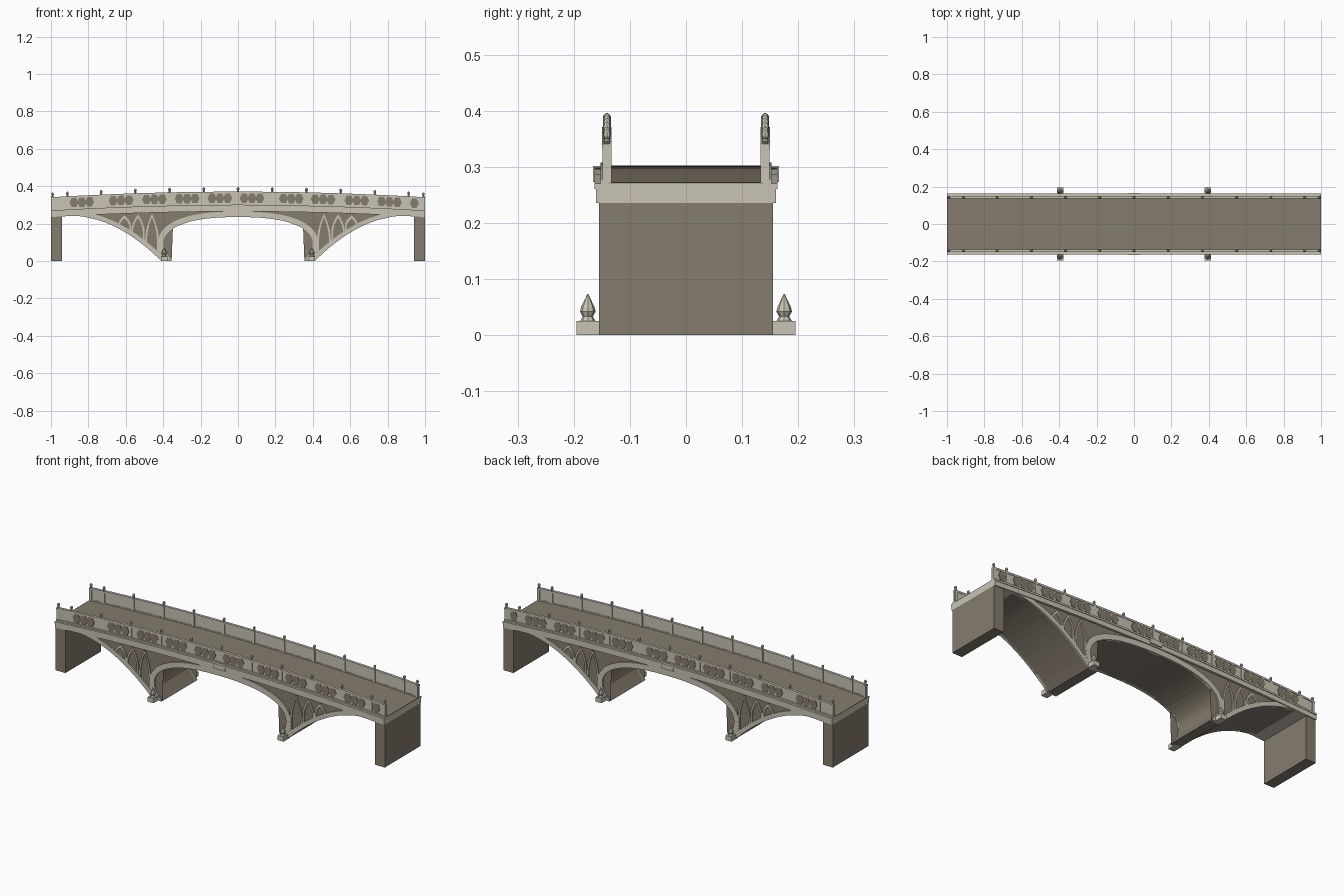
import bpy, bmesh, math

if "Cube" in bpy.data.objects:
    bpy.data.objects.remove(bpy.data.objects["Cube"])


def material(name, rgb):
    m = bpy.data.materials.new(name)
    m.use_nodes = True
    m.diffuse_color = (*rgb, 1)
    m.node_tree.nodes["Principled BSDF"].inputs["Base Color"].default_value = (*rgb, 1)
    return m


LIGHT = material("pale stone", (0.58, 0.55, 0.46))
BROWN = material("brown stone", (0.235, 0.2, 0.155))


def finish(name, bm, mat):
    bmesh.ops.recalc_face_normals(bm, faces=bm.faces)
    me = bpy.data.meshes.new(name)
    bm.to_mesh(me)
    bm.free()
    me.materials.append(mat)
    ob = bpy.data.objects.new(name, me)
    bpy.context.collection.objects.link(ob)
    return ob


def prism(name, pts, y0, y1, mat):
    """Extrude a closed outline in the xz plane from y0 to y1."""
    bm = bmesh.new()
    a, b = ([bm.verts.new((x, y, z)) for x, z in pts] for y in (y0, y1))
    n = len(pts)
    caps = [bm.faces.new(a), bm.faces.new(b)]
    for i in range(n):
        j = (i + 1) % n
        bm.faces.new((a[i], a[j], b[j], b[i]))
    if n > 8:
        bmesh.ops.triangulate(bm, faces=caps, ngon_method='EAR_CLIP')
    return finish(name, bm, mat)


def strip(name, low, high, y0, y1, mat):
    """Solid band between two matching polylines, from y0 to y1."""
    bm = bmesh.new()
    rows = [[bm.verts.new(c) for c in ((p[0], y0, p[1]), (p[0], y1, p[1]),
                                       (q[0], y1, q[1]), (q[0], y0, q[1]))]
            for p, q in zip(low, high)]
    for r, s in zip(rows, rows[1:]):
        for k in range(4):
            m = (k + 1) % 4
            bm.faces.new((r[k], r[m], s[m], s[k]))
    bm.faces.new(rows[0])
    bm.faces.new(rows[-1])
    return finish(name, bm, mat)


def box(name, x, y, z, mat):
    return prism(name, [(x[0], z[0]), (x[1], z[0]), (x[1], z[1]), (x[0], z[1])], y[0], y[1], mat)


def lathe(name, profile, x, y, z, sides, mat):
    bm = bmesh.new()
    rings = [[bm.verts.new((x + r * math.cos(t * math.tau / sides),
                            y + r * math.sin(t * math.tau / sides), z + h))
              for t in range(sides)] for r, h in profile]
    for p, q in zip(rings, rings[1:]):
        for i in range(sides):
            j = (i + 1) % sides
            bm.faces.new((p[i], p[j], q[j], q[i]))
    bm.faces.new(rings[0])
    bm.faces.new(rings[-1])
    return finish(name, bm, mat)


def deck(x):
    return 0.27 + 0.03 * (1 - x * x)


def side_arch(x):
    return 0.243 * (1 - ((0.9 - x) / 0.49) ** 2)


def offset(line, d):
    """Shift a polyline to its left by d."""
    out = []
    for i, (x, z) in enumerate(line):
        p, q = line[max(i - 1, 0)], line[min(i + 1, len(line) - 1)]
        dx, dz = q[0] - p[0], q[1] - p[1]
        k = math.hypot(dx, dz)
        out.append((x - dz / k * d, max(z + dx / k * d, 0)))
    return out


def flip(line, s):
    return [(s * x, z) for x, z in line]


# Arch curves for the +x half
N = 14
main = []
for i in range(N + 1):
    a = i / N * math.pi / 2
    main.append((0.4 * math.sin(a) ** (2 / 2.4), 0.085 + 0.15 * max(math.cos(a), 0) ** (2 / 2.4)))
main += [(0.395, 0.06), (0.376, 0.03), (0.355, 0)]
side = [(0.41 + 0.53 * i / 14, side_arch(0.41 + 0.53 * i / 14)) for i in range(15)]
xs = [-1 + i / 12 for i in range(25)]


def course(name, lo, hi, y0, y1, mat):
    """Band following the camber of the deck."""
    return strip(name, [(x, deck(x) + lo) for x in xs], [(x, deck(x) + hi) for x in xs], y0, y1, mat)


# Body with three arches, cornice slab and road
half = main + side + [(0.94, 0.26)]
top = [(x, deck(x) - 0.01) for x in reversed(xs) if abs(x) < 0.93]
body = half + top + list(reversed(flip(half, -1)))[:-1]
prism("bridge_body", body, -0.148, 0.148, BROWN)
course("cornice_slab", -0.035, 0, -0.16, 0.16, LIGHT)
course("road", -0.002, 0.002, -0.137, 0.137, BROWN)

for s in (-1, 1):
    box("abutment", sorted((s * 0.94, s)), (-0.155, 0.155), (0, 0.237), BROWN)

POSTS = [0, 0.183, 0.366, 0.549, 0.732, 0.912, 0.991]
HEXES = [-0.835, -0.625, -0.447, -0.272, -0.097, 0.075, 0.285, 0.455, 0.635, 0.81]
BEADS = [(0.004, 0), (0.007, 0.004), (0.004, 0.008), (0.007, 0.012), (0.007, 0.018),
         (0.005, 0.022), (0.001, 0.025)]
SPIKE = [(0.014, 0), (0.009, 0.008), (0.014, 0.017), (0.012, 0.025), (0.001, 0.048)]

for f in (-1, 1):
    def face(a, b):
        return min(f * a, f * b), max(f * a, f * b)

    # Parapet with coping, base moulding and centre plate
    course("parapet", -0.004, 0.07, *face(0.138, 0.147), LIGHT)
    course("parapet_coping", 0.061, 0.071, *face(0.136, 0.15), LIGHT)
    course("parapet_base", -0.002, 0.008, *face(0.136, 0.152), LIGHT)
    course("cornice_lip", -0.01, 0, *face(0.15, 0.163), LIGHT)
    box("centre_plate", (-0.036, 0.036), face(0.15, 0.166), (0.273, 0.301), LIGHT)

    # Posts with beaded finials
    for x in sorted({s * p for p in POSTS for s in (-1, 1)}):
        z = deck(x)
        box("parapet_post", (x - 0.007, x + 0.007), face(0.133, 0.149), (z - 0.004, z + 0.071), LIGHT)
        lathe("post_finial", BEADS, x, f * 0.141, z + 0.071, 8, LIGHT)

    # Hexagonal parapet panels in threes, with a single one at the end
    for x in [c + k * 0.042 for c in HEXES for k in (-1, 0, 1)] + [0.943]:
        pts = [(x + 0.024 * math.cos(k * math.pi / 3),
                deck(x) + 0.036 + 0.029 * math.sin(k * math.pi / 3)) for k in range(6)]
        prism("hexagon_panel", pts, *face(0.146, 0.149), BROWN)

    for s in (-1, 1):
        # Arch rings
        strip("main_arch_ring", flip(main, s), flip(offset(main, 0.03), s), *face(0.14, 0.155), LIGHT)
        strip("side_arch_ring", flip(side, s), flip(offset(side, 0.024), s), *face(0.14, 0.155), LIGHT)

        # Pointed tracery in the spandrel
        for cx, apex in ((0.607, 0.245), (0.535, 0.25), (0.46, 0.252)):
            lines = []
            for h, zt in ((0.036, apex), (0.026, apex - 0.018)):
                spring = side_arch(cx) + 0.35 * (apex - side_arch(cx))
                arc = [(h * (1 - (k / 6) ** 1.8), spring + (zt - spring) * k / 6) for k in range(7)]
                right = [(cx + h, min(side_arch(cx + h) + 0.015, spring))] + [(cx + u, v) for u, v in arc]
                left = [(cx - h, side_arch(cx - h) + 0.015)] + [(cx - u, v) for u, v in arc]
                lines.append(right + left[-2::-1])
            strip("spandrel_lancet", flip(lines[1], s), flip(lines[0], s), *face(0.14, 0.154), LIGHT)

        # Pier plinth and spike
        x = s * 0.395
        box("pier_plinth", (x - 0.018, x + 0.018), face(0.14, 0.195), (0, 0.025), LIGHT)
        lathe("pier_spike", SPIKE, x, f * 0.175, 0.025, 8, LIGHT)
